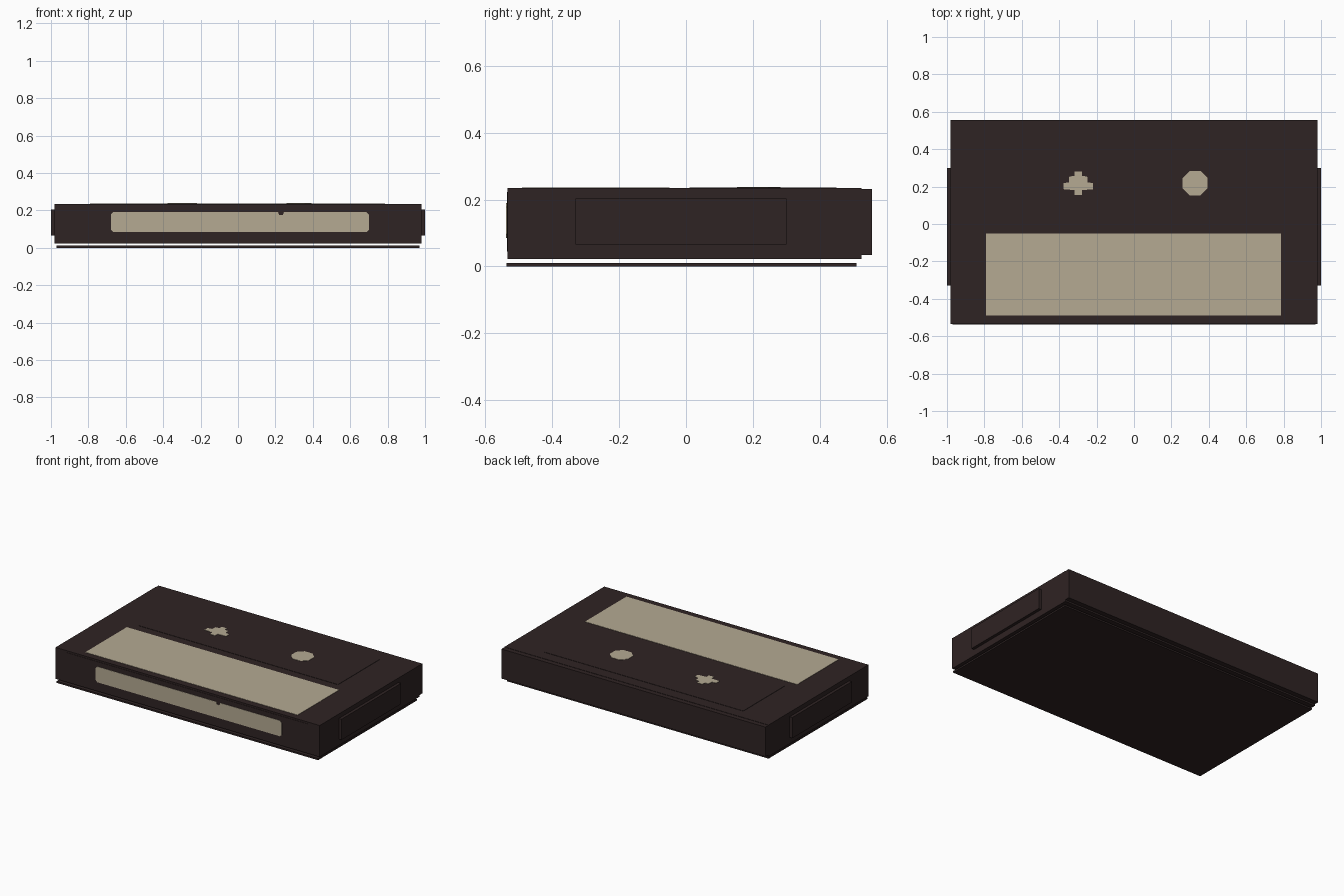
import bpy, bmesh
from mathutils import Vector

if "Cube" in bpy.data.objects:
    bpy.data.objects.remove(bpy.data.objects["Cube"])


def material(name, colour):
    m = bpy.data.materials.new(name)
    m.diffuse_color = (*colour, 1)
    m.use_nodes = True
    m.node_tree.nodes["Principled BSDF"].inputs["Base Color"].default_value = m.diffuse_color
    return m


DARK = material("dark plastic", (0.028, 0.017, 0.017))
BEIGE = material("beige paper", (0.46, 0.40, 0.29))


def finish(name, bm, mat):
    bmesh.ops.recalc_face_normals(bm, faces=bm.faces)
    mesh = bpy.data.meshes.new(name)
    bm.to_mesh(mesh)
    bm.free()
    mesh.materials.append(mat)
    ob = bpy.data.objects.new(name, mesh)
    bpy.context.collection.objects.link(ob)
    return ob


def box(name, lo, hi, mat):
    bm = bmesh.new()
    bmesh.ops.create_cube(bm, size=1)
    lo, hi = Vector(lo), Vector(hi)
    for v in bm.verts:
        v.co = (lo + hi) / 2 + v.co * (hi - lo)
    return finish(name, bm, mat)


def plate(name, points, to_3d, depth, mat):
    """Flat outline extruded along depth."""
    bm = bmesh.new()
    face = bm.faces.new([bm.verts.new(to_3d(a, b)) for a, b in points])
    new = bmesh.ops.extrude_face_region(bm, geom=[face])["geom"]
    bmesh.ops.translate(bm, vec=depth,
                        verts=[g for g in new if isinstance(g, bmesh.types.BMVert)])
    return finish(name, bm, mat)


def chamfered(x0, x1, y0, y1, c):
    return [(x0 + c, y0), (x1 - c, y0), (x1, y0 + c), (x1, y1 - c),
            (x1 - c, y1), (x0 + c, y1), (x0, y1 - c), (x0, y0 + c)]


def on_top(x, y):
    return (x, y, 0.234)


def on_front(x, z):
    return (x, -0.536, z)


# Cassette shell: main block, rear strip and the base floating just below
box("shell", (-0.98, -0.534, 0.023), (0.98, 0.525, 0.234), DARK)
box("rear_strip", (-0.98, 0.525, 0.034), (0.98, 0.557, 0.232), DARK)
box("base_plate", (-0.97, -0.537, 0), (0.97, 0.51, 0.011), DARK)

# Raised panels on both ends
for side, s in (("left", -1), ("right", 1)):
    box(side + "_end_panel", (min(s * 0.975, s), -0.33, 0.065),
        (max(s * 0.975, s), 0.30, 0.204), DARK)

# Thin panels on the top and the front edge
box("top_panel", (-0.74, 0.01, 0.23), (0.735, 0.45, 0.236), DARK)
box("front_panel", (-0.90, -0.536, 0.045), (0.895, -0.53, 0.222), DARK)

# Paper labels; the front one has a small notch in its upper edge
box("top_label", (-0.79, -0.49, 0.23), (0.785, -0.05, 0.236), BEIGE)
outline = chamfered(-0.68, 0.70, 0.085, 0.19, 0.012)
outline[5:5] = [(0.245, 0.19), (0.24, 0.174), (0.22, 0.174), (0.215, 0.19)]
plate("front_label", outline, on_front, (0, -0.002, 0), BEIGE)

# Stepped cross and octagon marks on the top panel
half = [(0.02, 0.063), (0.02, 0.04), (0.048, 0.035), (0.05, 0.005),
        (0.08, 0.0), (0.08, -0.032), (0.02, -0.037), (0.02, -0.063)]
cross = half + [(-x, y) for x, y in reversed(half)]
plate("cross_mark", [(x - 0.298, y + 0.218) for x, y in cross],
      on_top, (0, 0, 0.004), BEIGE)
plate("octagon_mark", chamfered(0.26, 0.393, 0.153, 0.283, 0.037),
      on_top, (0, 0, 0.004), BEIGE)
